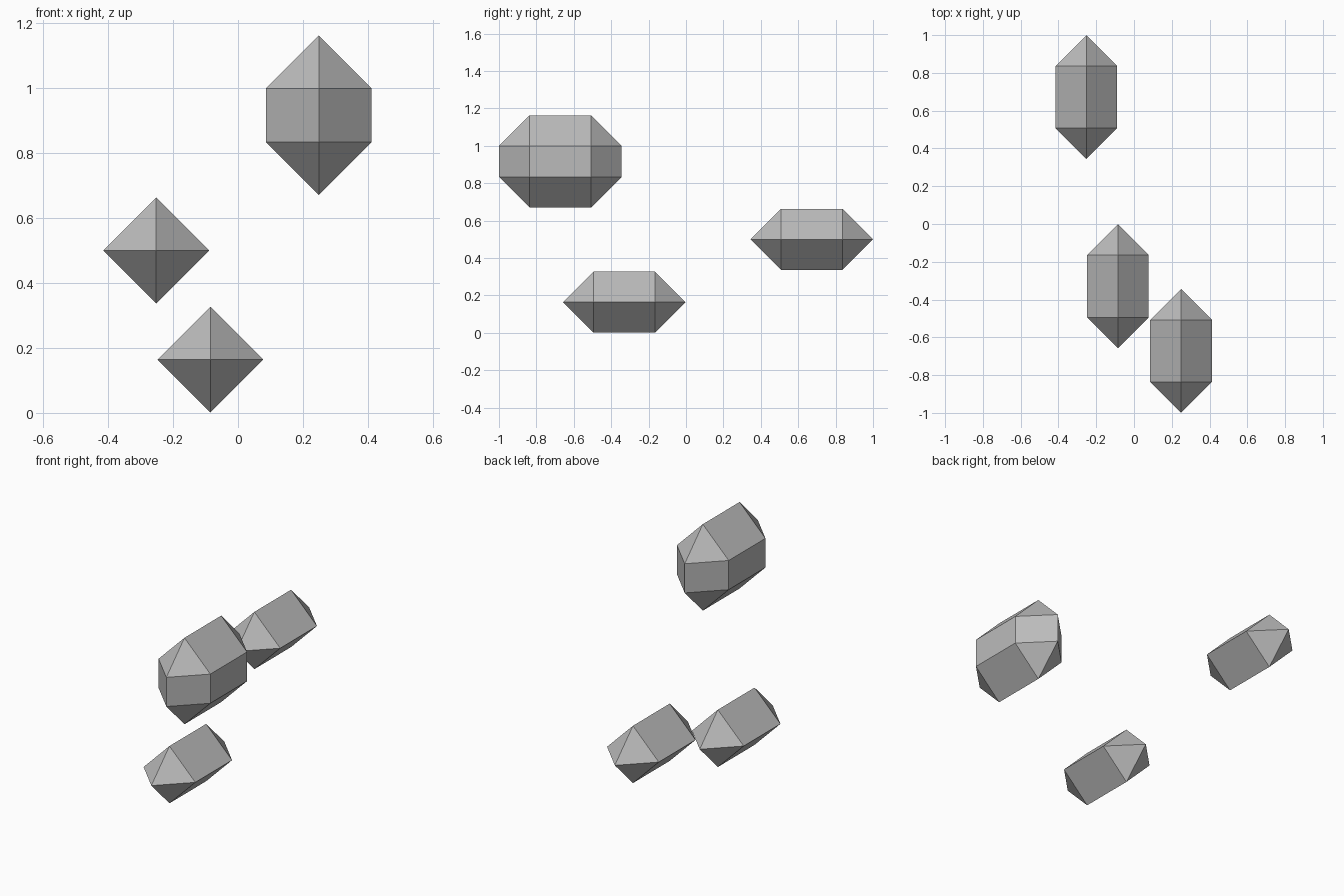
import bpy
import bmesh
from mathutils import Vector

cube = bpy.data.objects.get("Cube")
if cube:
    bpy.data.objects.remove(cube)

# Single grey stone colour
stone = bpy.data.materials.new("grey_stone")
stone.use_nodes = True
grey = (0.5, 0.5, 0.5, 1.0)
stone.diffuse_color = grey
stone.node_tree.nodes["Principled BSDF"].inputs["Base Color"].default_value = grey

RADIUS = 0.163  # octahedron radius of each end cap
HALF_BODY = 0.165  # half length of the straight body along y


def crystal(name, centre, half_wall=0.0):
    """Octahedron stretched along y, and along z by an upright wall."""
    points = set()
    for y in (-HALF_BODY, HALF_BODY):
        for z in (-half_wall, half_wall):
            for axis in range(3):
                for sign in (-1, 1):
                    p = Vector((0, y, z))
                    p[axis] += sign * RADIUS
                    points.add(tuple(p))
    bm = bmesh.new()
    for p in sorted(points):
        bm.verts.new(p)
    hull = bmesh.ops.convex_hull(bm, input=bm.verts[:])
    inside = {v for v in hull["geom_interior"] + hull["geom_unused"]
              if isinstance(v, bmesh.types.BMVert)}
    bmesh.ops.delete(bm, geom=list(inside), context="VERTS")
    # Merge the hull triangles into clean flat facets
    bmesh.ops.dissolve_limit(bm, angle_limit=0.02, verts=bm.verts[:], edges=bm.edges[:])
    bmesh.ops.recalc_face_normals(bm, faces=bm.faces[:])
    mesh = bpy.data.meshes.new(name)
    bm.to_mesh(mesh)
    bm.free()
    mesh.materials.append(stone)
    obj = bpy.data.objects.new(name, mesh)
    obj.location = centre
    bpy.context.collection.objects.link(obj)
    return obj


# Two plain crystals and one taller crystal
crystal("back_crystal", (-0.252, 0.672, 0.5))
crystal("low_crystal", (-0.085, -0.33, 0.164))
crystal("tall_crystal", (0.249, -0.672, 0.917), half_wall=0.083)
